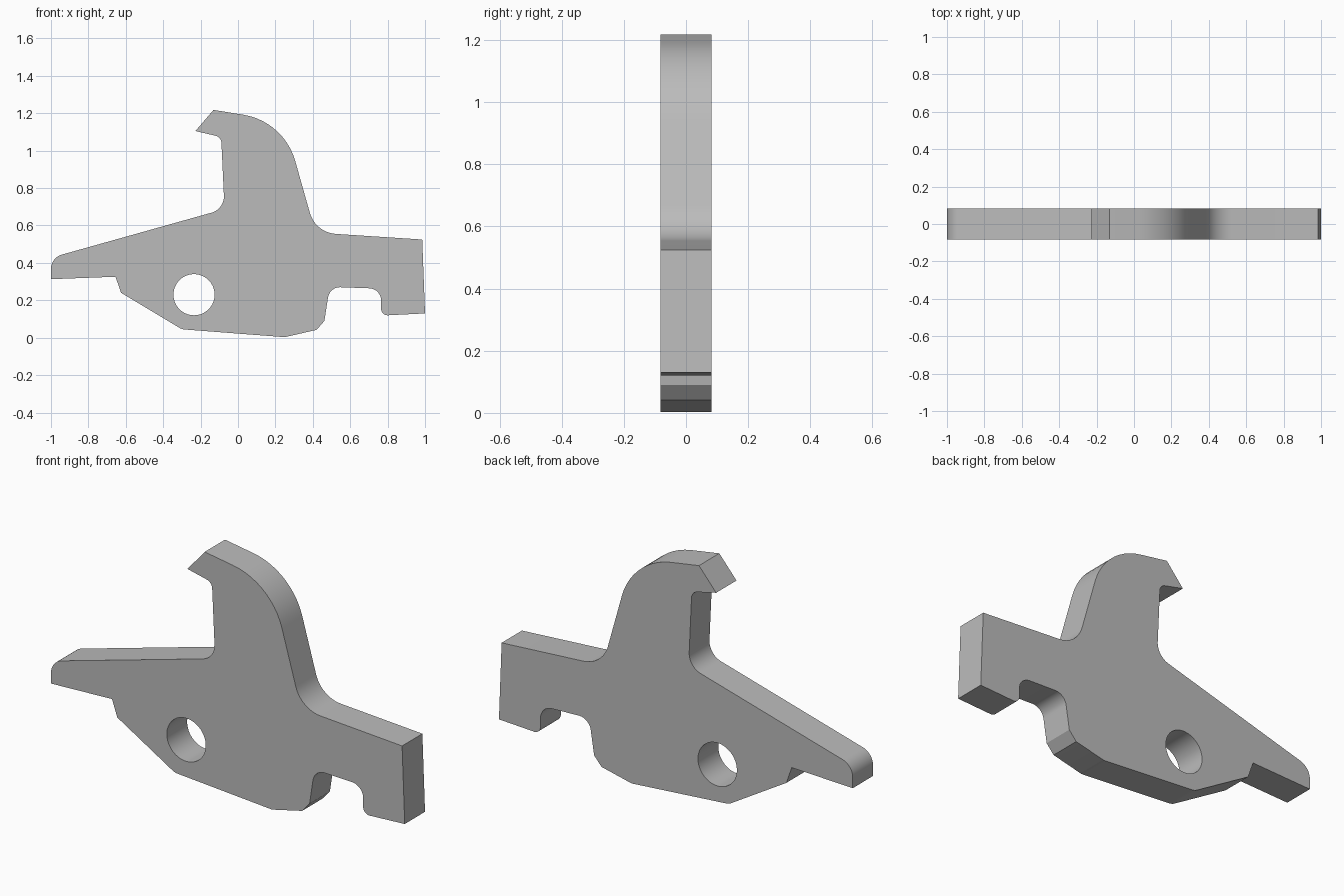
import bpy, bmesh, math
from mathutils import Vector

cube = bpy.data.objects.get("Cube")
if cube:
    bpy.data.objects.remove(cube, do_unlink=True)

HALF = 0.082  # half the plate thickness

# Corners of the profile: x, z, fillet radius
corners = [
    (-1, 0.313, 0), (-0.655, 0.326, 0), (-0.625, 0.24, 0),
    (-0.3, 0.045, 0.07), (0.25, 0.003, 0.05), (0.42, 0.042, 0), (0.462, 0.09, 0),
    (0.49, 0.272, 0.065), (0.765, 0.262, 0.065), (0.765, 0.118, 0.035),
    (1, 0.13, 0), (0.985, 0.525, 0),
    (0.414, 0.562, 0.155), (0.246, 1.157, 0.345),
    (-0.131, 1.218, 0), (-0.228, 1.105, 0),
    (-0.09, 1.073, 0.04), (-0.072, 0.688, 0.09), (-1, 0.428, 0.08),
]


def fillet(prev, here, after, radius):
    """Points of the arc that rounds one corner."""
    p = Vector(here)
    a, b = (Vector(prev) - p).normalized(), (Vector(after) - p).normalized()
    half = a.angle(b) / 2
    if radius == 0:
        return [p]
    centre = p + (a + b).normalized() * radius / math.sin(half)
    reach = radius / math.tan(half)
    start, end = p + a * reach - centre, p + b * reach - centre
    sweep = math.pi - 2 * half
    steps = max(2, math.ceil(sweep / math.radians(6)))
    return [centre + (start * math.sin(sweep * (1 - i / steps))
                      + end * math.sin(sweep * i / steps)) / math.sin(sweep)
            for i in range(steps + 1)]


outline = []
for i, (x, z, r) in enumerate(corners):
    outline += fillet(corners[i - 1][:2], (x, z), corners[(i + 1) % len(corners)][:2], r)

# Round pivot hole
hole = [Vector((-0.235 + 0.11 * math.cos(t), 0.23 + 0.11 * math.sin(t)))
        for t in (math.tau * i / 64 for i in range(64))]

# Fill the profile around the hole and extrude it through the thickness
bm = bmesh.new()
for loop in (outline, hole):
    verts = [bm.verts.new((p.x, -HALF, p.y)) for p in loop]
    for i, v in enumerate(verts):
        bm.edges.new((verts[i - 1], v))
bmesh.ops.triangle_fill(bm, edges=bm.edges[:], use_beauty=True, normal=(0, -1, 0))
grown = bmesh.ops.extrude_face_region(bm, geom=bm.faces[:], use_keep_orig=True)
bmesh.ops.translate(bm, vec=(0, 2 * HALF, 0),
                    verts=[g for g in grown["geom"] if isinstance(g, bmesh.types.BMVert)])
bmesh.ops.recalc_face_normals(bm, faces=bm.faces[:])
bmesh.ops.dissolve_limit(bm, angle_limit=0.001, verts=bm.verts[:], edges=bm.edges[:])

mesh = bpy.data.meshes.new("lever_plate")
bm.to_mesh(mesh)
bm.free()
plate = bpy.data.objects.new("lever_plate", mesh)
bpy.context.collection.objects.link(plate)

# Plain grey
grey = bpy.data.materials.new("plain grey")
grey.use_nodes = True
colour = (0.5, 0.5, 0.5, 1)
grey.diffuse_color = colour
grey.node_tree.nodes["Principled BSDF"].inputs["Base Color"].default_value = colour
mesh.materials.append(grey)

# Smooth the rounded edges, keep the corners sharp
bpy.ops.object.select_all(action="DESELECT")
plate.select_set(True)
bpy.context.view_layer.objects.active = plate
bpy.ops.object.shade_smooth_by_angle(angle=math.radians(12))
